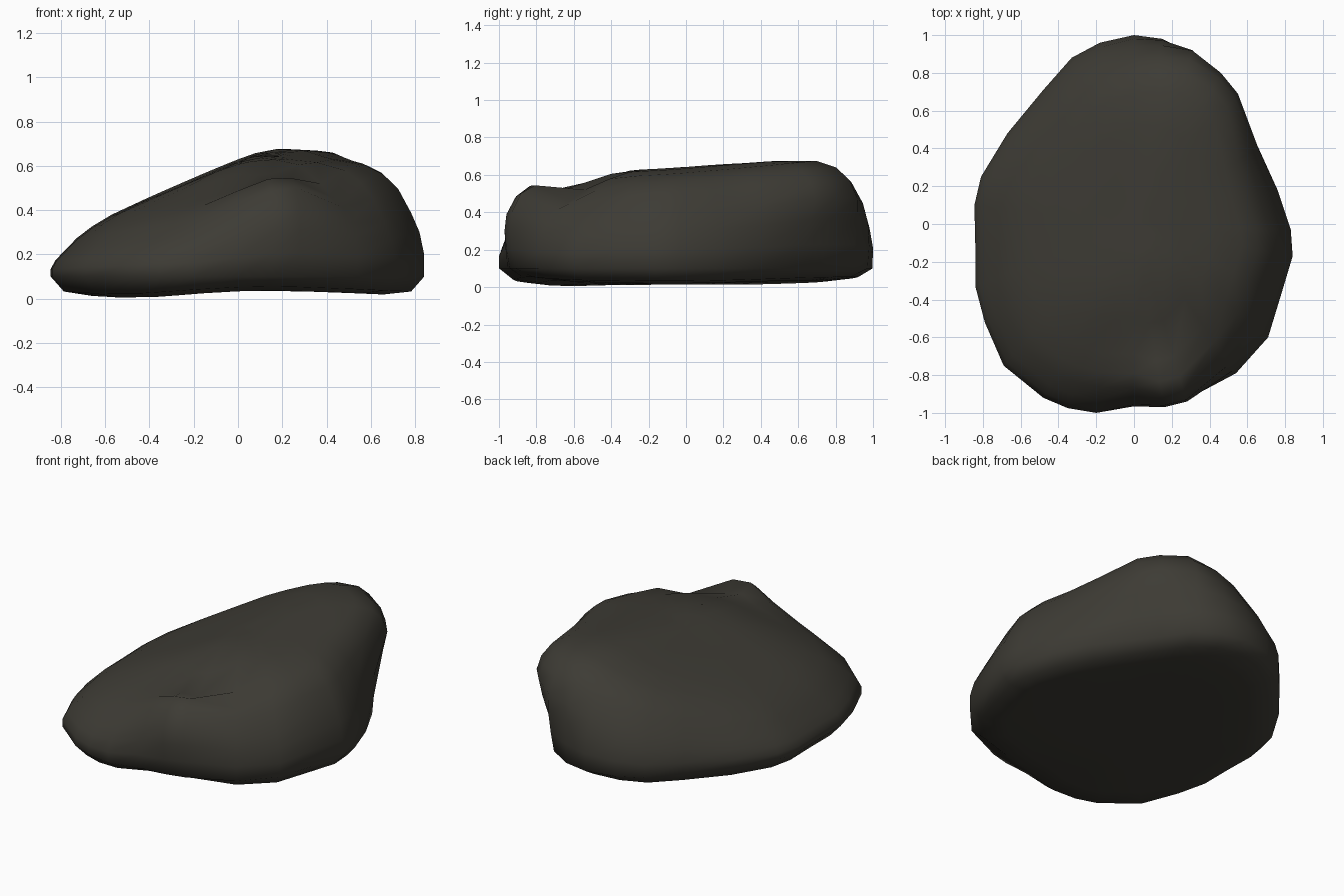
import bpy, bmesh, math

cube = bpy.data.objects.get("Cube")
if cube:
    bpy.data.objects.remove(cube, do_unlink=True)

# Dark stone colour
stone = bpy.data.materials.new("dark_stone")
stone.use_nodes = True
colour = (0.047, 0.044, 0.035, 1)
stone.diffuse_color = colour
bsdf = stone.node_tree.nodes["Principled BSDF"]
bsdf.inputs["Base Color"].default_value = colour
bsdf.inputs["Roughness"].default_value = 0.9

# Plan outline of the boulder, anticlockwise from the back
OUTLINE = [(0, 1), (-.18, .96), (-.33, .88), (-.48, .71), (-.67, .48), (-.81, .25),
           (-.845, .1), (-.84, -.12), (-.84, -.33), (-.79, -.52), (-.69, -.75),
           (-.48, -.92), (-.35, -.975), (-.2, -1), (0, -.965), (.16, -.97),
           (.28, -.94), (.54, -.79), (.71, -.6), (.78, -.37), (.84, -.17),
           (.83, -.03), (.76, .18), (.66, .4), (.55, .69), (.46, .8), (.31, .92), (.15, .98)]
# Wall sections as (plan scale, share of the local height): plain and overhanging
PLAIN = [(1, 0), (1, .2), (.975, .4), (.93, .57), (.86, .78),
         (.78, .9), (.68, .97), (.5, 1), (.3, 1), (.14, 1)]
OVERHANG = [(.88, 0), (.92, .22), (.97, .46), (1, .65), (.97, .79),
            (.9, .91), (.78, .98), (.56, 1), (.32, 1), (.14, 1)]
RIM = 0.1


def bump(x, y, cx, cy, wx, wy):
    return math.exp(-((x - cx) / wx) ** 2 - ((y - cy) / wy) ** 2)


def lean(x, y):
    """How far the wall overhangs: most at the back left, less under the front knob."""
    angle = math.degrees(math.atan2(y, x))
    return math.exp(-((angle - 55) / 22) ** 2) + .5 * math.exp(-((angle + 77) / 14) ** 2)


def crown(x, y):
    """Sloping top with a rounded ridge, a front knob and a shallow saddle."""
    slope = 0.62 + 0.41 * x + 0.02 * y
    ridge = 0.655 + 0.07 * y - 0.05 * x
    soft = 0.02
    z = -soft * math.log(math.exp(-slope / soft) + math.exp(-ridge / soft))
    z += 0.05 * bump(x, y, .25, -.86, .25, .12)
    z -= 0.10 * bump(x, y, .3, -.64, .6, .15)
    z -= 0.10 * bump(x, y, -.2, -.95, .3, .25)
    return z


def underside(x, y):
    return 0.025 + 0.012 * math.sin(4 * x + 1) - 0.012 * bump(x, y, -.45, -.75, .3, .3)


bm = bmesh.new()
rings = []

# Underside rings, drawn in below the overhangs and lifted towards the rim
for scale, lift in ((.4, 0), (.78, 0), (.93, .018)):
    ring = []
    for x, y in OUTLINE:
        s = scale * (1 - .14 * lean(x, y))
        ring.append(bm.verts.new((x * s, y * s, underside(x * s, y * s) + lift)))
    rings.append(ring)

# Wall and crown rings, blending the two sections around the outline
for level in range(len(PLAIN)):
    ring = []
    for x, y in OUTLINE:
        w = lean(x, y)
        blend = [(a + (c - a) * w, b + (d - b) * w)
                 for (a, b), (c, d) in zip(PLAIN, OVERHANG)]
        scale, share = blend[level]
        scale /= max(s for s, _ in blend)
        px, py = x * scale, y * scale
        ring.append(bm.verts.new((px, py, RIM + (crown(px, py) - RIM) * share)))
    rings.append(ring)

count = len(OUTLINE)
for low, high in zip(rings, rings[1:]):
    for i in range(count):
        j = (i + 1) % count
        bm.faces.new((low[i], low[j], high[j], high[i]))

# Close both centres
for ring, height in ((rings[0], underside), (rings[-1], crown)):
    centre = bm.verts.new((0, 0, height(0, 0)))
    for i in range(count):
        bm.faces.new((ring[i], ring[(i + 1) % count], centre))
bmesh.ops.recalc_face_normals(bm, faces=bm.faces)

mesh = bpy.data.meshes.new("boulder")
bm.to_mesh(mesh)
bm.free()
mesh.materials.append(stone)
boulder = bpy.data.objects.new("boulder", mesh)
bpy.context.collection.objects.link(boulder)
for face in mesh.polygons:
    face.use_smooth = True
